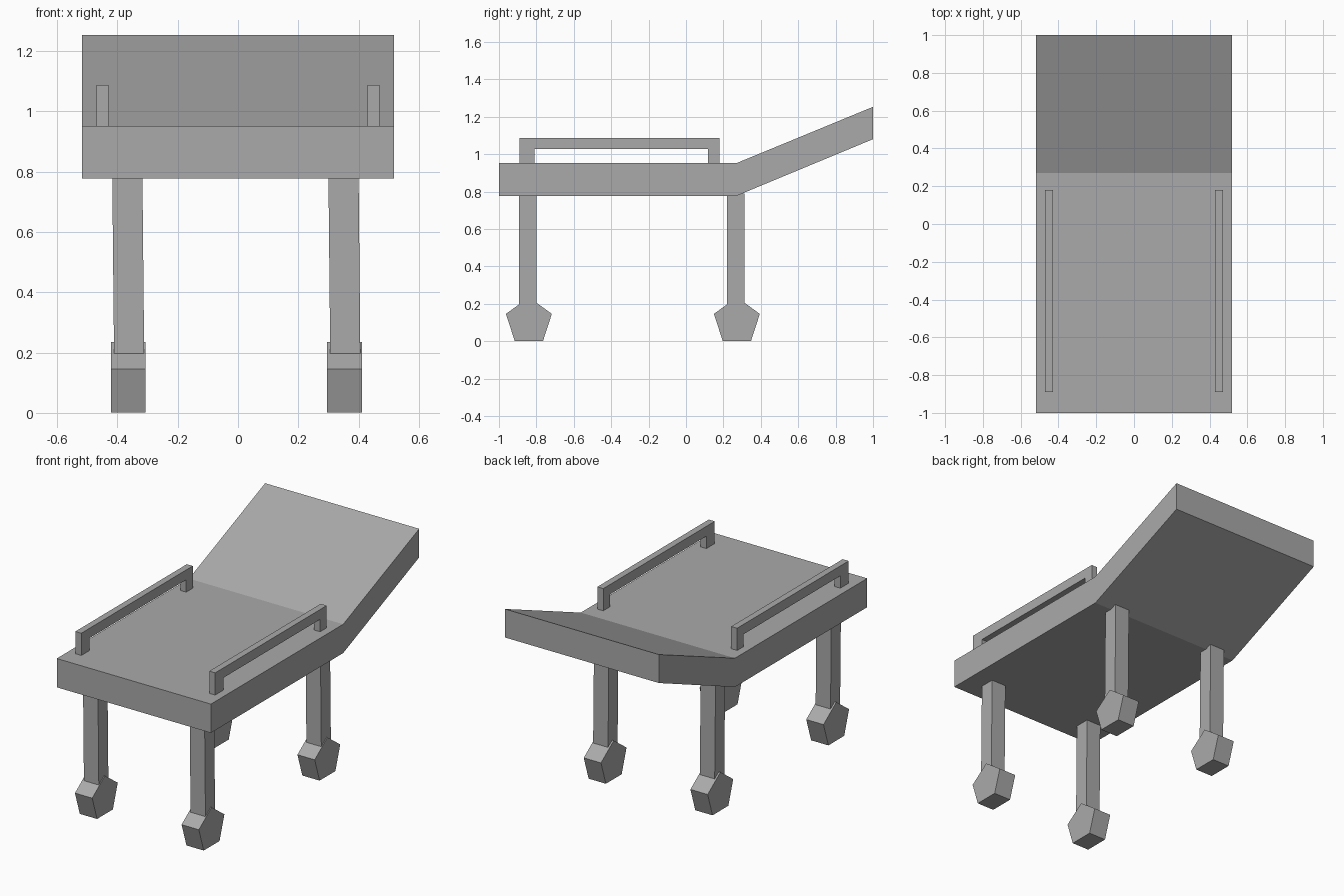
import bpy
import bmesh
from math import sin, cos, radians

cube = bpy.data.objects.get("Cube")
if cube:
    bpy.data.objects.remove(cube, do_unlink=True)

grey = bpy.data.materials.new("plain grey")
grey.use_nodes = True
grey.diffuse_color = (0.4, 0.4, 0.4, 1)
grey.node_tree.nodes["Principled BSDF"].inputs["Base Color"].default_value = (0.4, 0.4, 0.4, 1)


def extrude_profile(name, profile, x0, x1, lean=None):
    """Prism with a (y, z) outline spanning x0 to x1; lean(z) shifts it in x."""
    bm = bmesh.new()
    face = bm.faces.new([bm.verts.new((x0, y, z)) for y, z in profile])
    out = bmesh.ops.extrude_face_region(bm, geom=[face])
    moved = [v for v in out["geom"] if isinstance(v, bmesh.types.BMVert)]
    bmesh.ops.translate(bm, verts=moved, vec=(x1 - x0, 0, 0))
    if lean:
        for v in bm.verts:
            v.co.x += lean(v.co.z)
    bmesh.ops.recalc_face_normals(bm, faces=bm.faces)
    mesh = bpy.data.meshes.new(name)
    bm.to_mesh(mesh)
    bm.free()
    mesh.materials.append(grey)
    obj = bpy.data.objects.new(name, mesh)
    bpy.context.collection.objects.link(obj)
    return obj


# Bed slab with raised backrest
extrude_profile("bed", [(-1, 0.777), (0.27, 0.777), (1, 1.08),
                        (1, 1.253), (0.27, 0.952), (-1, 0.952)], -0.518, 0.518)

# Side rails: a bar on two posts
rail = [(-0.89, 0.94), (-0.81, 0.94), (-0.81, 1.027), (0.117, 1.027),
        (0.117, 0.94), (0.18, 0.94), (0.18, 1.087), (-0.89, 1.087)]
for side, x in (("right", -0.45), ("left", 0.45)):
    extrude_profile(side + "_rail", rail, x - 0.02, x + 0.02)

# Slightly leaning legs on five-sided wheels
radius, hub = 0.129, 0.106
for side, x in (("right", -0.364), ("left", 0.353)):
    for end, y in (("front", -0.846), ("rear", 0.266)):
        extrude_profile(f"{end}_{side}_leg",
                        [(y - 0.046, 0.19), (y + 0.046, 0.19),
                         (y + 0.046, 0.79), (y - 0.046, 0.79)],
                        x - 0.05, x + 0.05, lambda z: (0.48 - z) * 0.01)
        wheel = [(y + 0.006 + radius * sin(radians(72 * i)),
                  hub + radius * cos(radians(72 * i))) for i in range(5)]
        extrude_profile(f"{end}_{side}_wheel", wheel, x - 0.058, x + 0.058)
